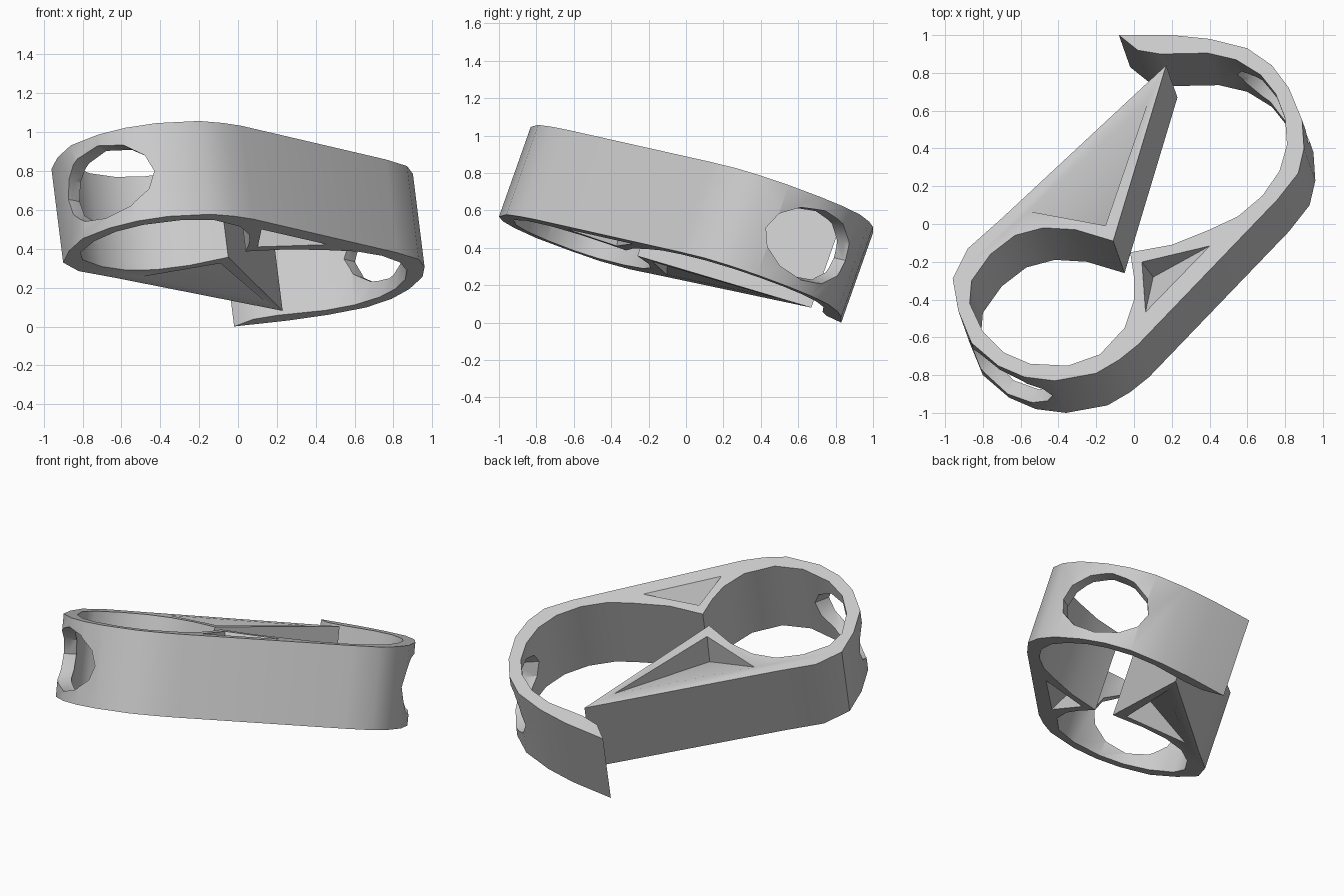
import bpy, bmesh, math
from mathutils import Matrix, Vector

if "Cube" in bpy.data.objects:
    bpy.data.objects.remove(bpy.data.objects["Cube"])

# Skewed frame: x, y of the top rim, t = 0 (bottom rim) .. 1 (top rim)
TILT = Matrix(((1, 0, -0.06, 0.06),
               (0, 1, 0.17, -0.17),
               (0.11, -0.33, 0.48, 0.339),
               (0, 0, 0, 1)))


def make_object(name, bm, hidden=False):
    bmesh.ops.transform(bm, matrix=TILT, verts=bm.verts)
    bmesh.ops.recalc_face_normals(bm, faces=bm.faces)
    mesh = bpy.data.meshes.new(name)
    bm.to_mesh(mesh)
    bm.free()
    ob = bpy.data.objects.new(name, mesh)
    bpy.context.collection.objects.link(ob)
    ob.hide_render = hidden
    return ob


# Outline of the double loop: outer side, pointed end, then both inner loops
outer = [(-.08, 1), (.2, 1), (.4, .98), (.6, .93), (.73, .84), (.82, .72),
         (.89, .55), (.9, .4), (.87, .27), (.76, .13), (.02, -.64),
         (-.08, -.72), (-.2, -.79), (-.42, -.83), (-.58, -.81), (-.72, -.75),
         (-.86, -.63), (-.93, -.46), (-.96, -.29), (-.88, -.13), (-.7, .03),
         (.17, .84)]
inner_left = [(-.11, -.09), (-.31, -.03), (-.48, -.02), (-.63, -.06),
              (-.76, -.16), (-.86, -.3), (-.87, -.42), (-.8, -.57),
              (-.69, -.68), (-.55, -.74), (-.35, -.75), (-.18, -.69),
              (-.05, -.55), (0, -.4), (0, -.28), (-.02, -.15)]
inner_right = [(.2, -.11), (.4, -.03), (.55, .04), (.68, .15), (.77, .28),
               (.81, .42), (.8, .56), (.75, .69), (.67, .79), (.54, .87),
               (.39, .905), (.14, .9), (.02, .92)]

bm = bmesh.new()
face = bm.faces.new([bm.verts.new((x, y, 0))
                     for x, y in outer + inner_left + inner_right])
ext = bmesh.ops.extrude_face_region(bm, geom=[face])
bmesh.ops.translate(bm, vec=(0, 0, 1),
                    verts=[v for v in ext["geom"] if isinstance(v, bmesh.types.BMVert)])
band = make_object("looped_band", bm)

cutters = []


# Rounded windows at both loop ends, wider towards the outside
def window(name, center, angle, half_width):
    out = Vector((math.cos(angle), math.sin(angle), 0))
    side = Vector((-out.y, out.x, 0))
    bm = bmesh.new()
    rings = []
    for d, s in ((-0.3, 0.85), (0.0, 0.98), (0.2, 1.15)):
        rings.append([bm.verts.new(Vector((*center, 0.5)) + out * d
                                   + side * (half_width * s * math.cos(a))
                                   + Vector((0, 0, 0.37 * s * math.sin(a))))
                      for a in [2 * math.pi * i / 12 for i in range(12)]])
    for a, b in zip(rings, rings[1:]):
        for i in range(12):
            j = (i + 1) % 12
            bm.faces.new((a[i], a[j], b[j], b[i]))
    bm.faces.new(rings[0])
    bm.faces.new(rings[-1])
    cutters.append(make_object(name, bm, True))


window("right_window_cutter", (.73, .72), math.radians(40), .27)
window("left_window_cutter", (-.68, -.68), math.radians(231), .27)


# Sloping recesses in the triangular webs, on the top and bottom faces
def recess(name, corners, deep):
    for side, rim, floor in (("top", 1.02, 0.64), ("bottom", -0.02, 0.36)):
        bm = bmesh.new()
        base = [bm.verts.new((x, y, rim)) for x, y in corners]
        tip = bm.verts.new((*deep, floor))
        bm.faces.new(base)
        for i in range(3):
            bm.faces.new((base[i], base[(i + 1) % 3], tip))
        cutters.append(make_object(f"{name}_{side}_cutter", bm, True))


recess("large_recess", [(.09, .69), (-.15, -.01), (-.58, .07)], (-.17, .02))
recess("small_recess", [(.04, -.2), (.42, -.11), (.06, -.48)], (.08, -.22))

for cutter in cutters:
    mod = band.modifiers.new(cutter.name, "BOOLEAN")
    mod.operation = "DIFFERENCE"
    mod.solver = "EXACT"
    mod.object = cutter

# Bake the cuts, then drop the helpers and smooth the curved walls
bpy.context.view_layer.objects.active = band
band.select_set(True)
for mod in list(band.modifiers):
    bpy.ops.object.modifier_apply(modifier=mod.name)
for cutter in cutters:
    bpy.data.objects.remove(cutter)
bpy.ops.object.shade_smooth_by_angle(angle=math.radians(35))
